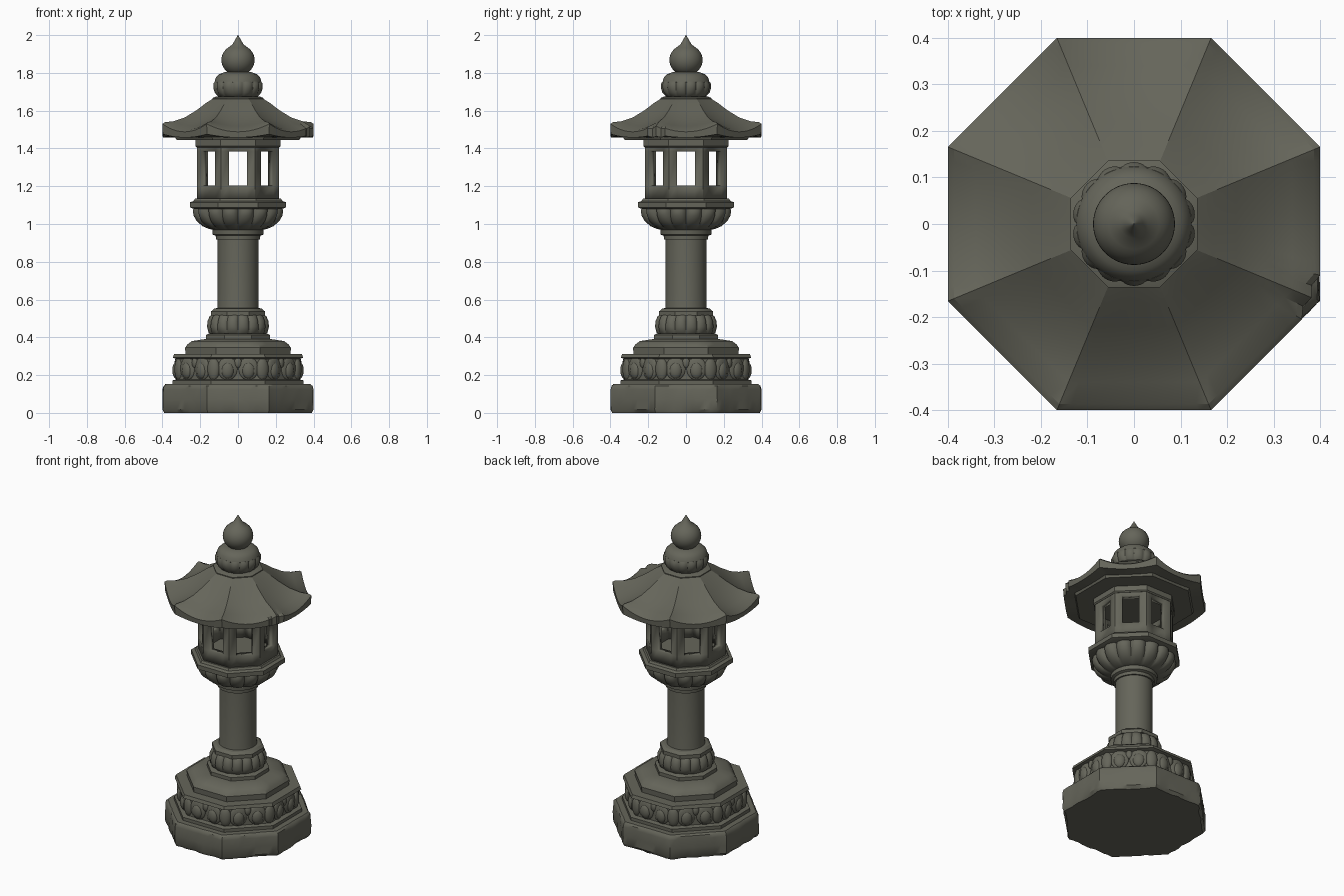
import bpy, bmesh, math, random
from mathutils import Matrix, Vector

random.seed(4)
cube = bpy.data.objects.get("Cube")
if cube:
    bpy.data.objects.remove(cube, do_unlink=True)

# Weathered stone
stone = bpy.data.materials.new("weathered stone")
stone.use_nodes = True
COLOUR = (0.13, 0.13, 0.102, 1)
stone.diffuse_color = COLOUR
bsdf = stone.node_tree.nodes["Principled BSDF"]
bsdf.inputs["Base Color"].default_value = COLOUR
bsdf.inputs["Roughness"].default_value = 0.9

HALF = math.tan(math.pi / 8)


def finish(name, bm, angle=30):
    bmesh.ops.recalc_face_normals(bm, faces=bm.faces)
    mesh = bpy.data.meshes.new(name)
    bm.to_mesh(mesh)
    bm.free()
    mesh.materials.append(stone)
    obj = bpy.data.objects.new(name, mesh)
    bpy.context.collection.objects.link(obj)
    bpy.ops.object.select_all(action='DESELECT')
    obj.select_set(True)
    bpy.context.view_layer.objects.active = obj
    bpy.ops.object.shade_smooth_by_angle(angle=math.radians(angle))
    return obj


def octagon(stops=(-1,)):
    """Outline of unit apothem; each entry is x, y, position along its side."""
    out = []
    for k in range(8):
        a = k * math.pi / 4
        for s in stops:
            t = s * HALF
            out.append((math.cos(a) - t * math.sin(a), math.sin(a) + t * math.cos(a), s))
    return out


def circle(n=64):
    return [(math.cos(i * math.tau / n), math.sin(i * math.tau / n), i / n) for i in range(n)]


def evenly(n):
    return [-1 + 2 * i / n for i in range(n)]


def loft(outline, profile, place=None, caps=True):
    """Sweep an outline through (radius, height, extra) rows."""
    bm = bmesh.new()
    rows = []
    for row in profile:
        r, z = row[:2]
        extra = row[2] if len(row) > 2 else 0
        ring = []
        for x, y, s in outline:
            co = Vector((x * r, y * r, z))
            ring.append(bm.verts.new(place(co, s, extra) if place else co))
        rows.append(ring)
    n = len(outline)
    for low, high in zip(rows, rows[1:]):
        for i in range(n):
            j = (i + 1) % n
            bm.faces.new((low[i], low[j], high[j], high[i]))
    if caps:
        bm.faces.new(rows[0])
        bm.faces.new(rows[-1])
    return bm


def solid(name, outline, profile, place=None, angle=30):
    return finish(name, loft(outline, profile, place), angle)


def lotus(count):
    """Scallop a ring into petals; extra is the carving depth."""
    def place(co, s, depth):
        lobe = abs(math.sin(math.pi * s * count)) ** 0.6
        k = 1 - depth * (1 - lobe)
        return Vector((co.x * k, co.y * k, co.z))
    return place


# Rough octagonal plinth
def chipped(co, s, wear):
    k = 1 - random.random() * wear
    return Vector((co.x * k, co.y * k, co.z))


solid("plinth", octagon(evenly(10)),
      [(0.392, 0, 0.03), (0.40, 0.018, 0.015), (0.40, 0.07, 0.01), (0.40, 0.125, 0.012),
       (0.395, 0.143, 0.012), (0.385, 0.152, 0.01)], chipped, 35)

# Carved tier with bands above and below its petals
solid("petal_tier", octagon(),
      [(0.348, 0.15), (0.348, 0.172), (0.322, 0.178), (0.322, 0.285),
       (0.345, 0.292), (0.338, 0.312)])

bm = bmesh.new()


def dome(angle, distance, along, z, size):
    m = (Matrix.Rotation(angle, 4, 'Z') @ Matrix.Translation((distance, along, z))
         @ Matrix.Diagonal((*size, 1)))
    bmesh.ops.create_uvsphere(bm, u_segments=20, v_segments=12, radius=1, matrix=m)


for k in range(8):
    a = k * math.pi / 4
    for side in (-1, 1):
        dome(a, 0.322, side * 0.055, 0.235, (0.016, 0.052, 0.062))
        dome(a, 0.326, side * 0.055, 0.225, (0.022, 0.034, 0.044))
    dome(a, 0.322, 0, 0.265, (0.014, 0.02, 0.028))
    dome(a + math.pi / 8, 0.338, 0, 0.232, (0.022, 0.034, 0.06))
finish("tier_petals", bm)

# Steps below the column
solid("sloping_step", octagon(evenly(4)),
      [(0.278, 0.305), (0.28, 0.345), (0.268, 0.362), (0.245, 0.38), (0.18, 0.39)])
solid("column_footing", octagon(), [(0.17, 0.38), (0.17, 0.412), (0.155, 0.42)])
solid("lower_lotus", circle(128),
      [(0.14, 0.412, 0), (0.158, 0.425, 0.05), (0.166, 0.455, 0.07), (0.164, 0.485, 0.09),
       (0.152, 0.512, 0.09), (0.138, 0.522, 0.02)], lotus(16), 40)
solid("lower_collar", octagon(),
      [(0.142, 0.515), (0.142, 0.538), (0.126, 0.552), (0.11, 0.555)])

# Column and its upper collar
solid("column", circle(), [(0.112, 0.54), (0.108, 0.57), (0.108, 0.93)])
solid("upper_collar", circle(),
      [(0.117, 0.918), (0.118, 0.938), (0.134, 0.944), (0.136, 0.965), (0.13, 0.978)])

# Lotus bowl and platform
solid("lotus_bowl", circle(128),
      [(0.13, 0.968, 0), (0.155, 0.974, 0.04), (0.19, 0.988, 0.08), (0.222, 1.015, 0.09),
       (0.239, 1.045, 0.1), (0.243, 1.07, 0.11), (0.235, 1.088, 0.05)], lotus(16), 40)
solid("platform", octagon(),
      [(0.235, 1.08), (0.255, 1.088), (0.255, 1.115), (0.235, 1.122), (0.228, 1.135)])

# Lamp chamber with a window through every side
OPEN = 0.52
bm = loft(octagon((-1, -OPEN, OPEN)),
          [(0.218, 1.125), (0.218, 1.205), (0.218, 1.385), (0.218, 1.45)], caps=False)
windows = []
for f in bm.faces:
    c = f.calc_center_median()
    centred = abs(math.hypot(c.x, c.y) - 0.218) < 0.002
    if centred and 1.21 < c.z < 1.38:
        windows.append(f)
bmesh.ops.delete(bm, geom=windows, context='FACES')
chamber = finish("lamp_chamber", bm)
wall = chamber.modifiers.new("wall", 'SOLIDIFY')
wall.thickness = 0.042
wall.offset = -1
wall.use_even_offset = True
solid("chamber_cornice", octagon(), [(0.219, 1.405), (0.226, 1.412), (0.226, 1.45)])


# Roof with upswept corners, one of them chipped
def sweep(co, s, sag):
    p = Vector((co.x, co.y, co.z - sag * (1 - s * s)))
    if max(abs(co.x), abs(co.y)) > 0.36 and (co.xy - Vector((0.4, -0.166))).length < 0.05:
        p.x *= 0.955
        p.y *= 0.955
        p.z -= 0.012
    return p


solid("roof", octagon(evenly(12)),
      [(0.2, 1.444), (0.325, 1.446), (0.332, 1.462, 0.004), (0.398, 1.476, 0.018),
       (0.40, 1.53, 0.042), (0.387, 1.539, 0.04), (0.34, 1.544, 0.026), (0.28, 1.565, 0.014),
       (0.22, 1.602, 0.007), (0.17, 1.64, 0.003), (0.133, 1.664)], sweep, 22)
solid("roof_curb", octagon(), [(0.136, 1.645), (0.136, 1.667), (0.115, 1.675)])

# Finial: lotus cup, shoulder and pointed jewel
solid("finial_lotus", circle(128),
      [(0.085, 1.665, 0), (0.105, 1.674, 0.04), (0.125, 1.695, 0.07), (0.133, 1.72, 0.08),
       (0.133, 1.742, 0.08), (0.124, 1.755, 0.03)], lotus(14), 40)
solid("finial_shoulder", circle(),
      [(0.115, 1.735), (0.124, 1.752), (0.117, 1.776), (0.1, 1.793), (0.075, 1.803), (0.05, 1.806)])
ball = [(0.088 * math.cos(t), 1.868 + 0.082 * math.sin(t))
        for t in (math.radians(d) for d in range(-65, 61, 9))]
solid("finial_jewel", circle(),
      [(0.045, 1.79)] + ball + [(0.03, 1.95), (0.019, 1.968), (0.009, 1.986), (0.001, 2.0)], angle=40)
